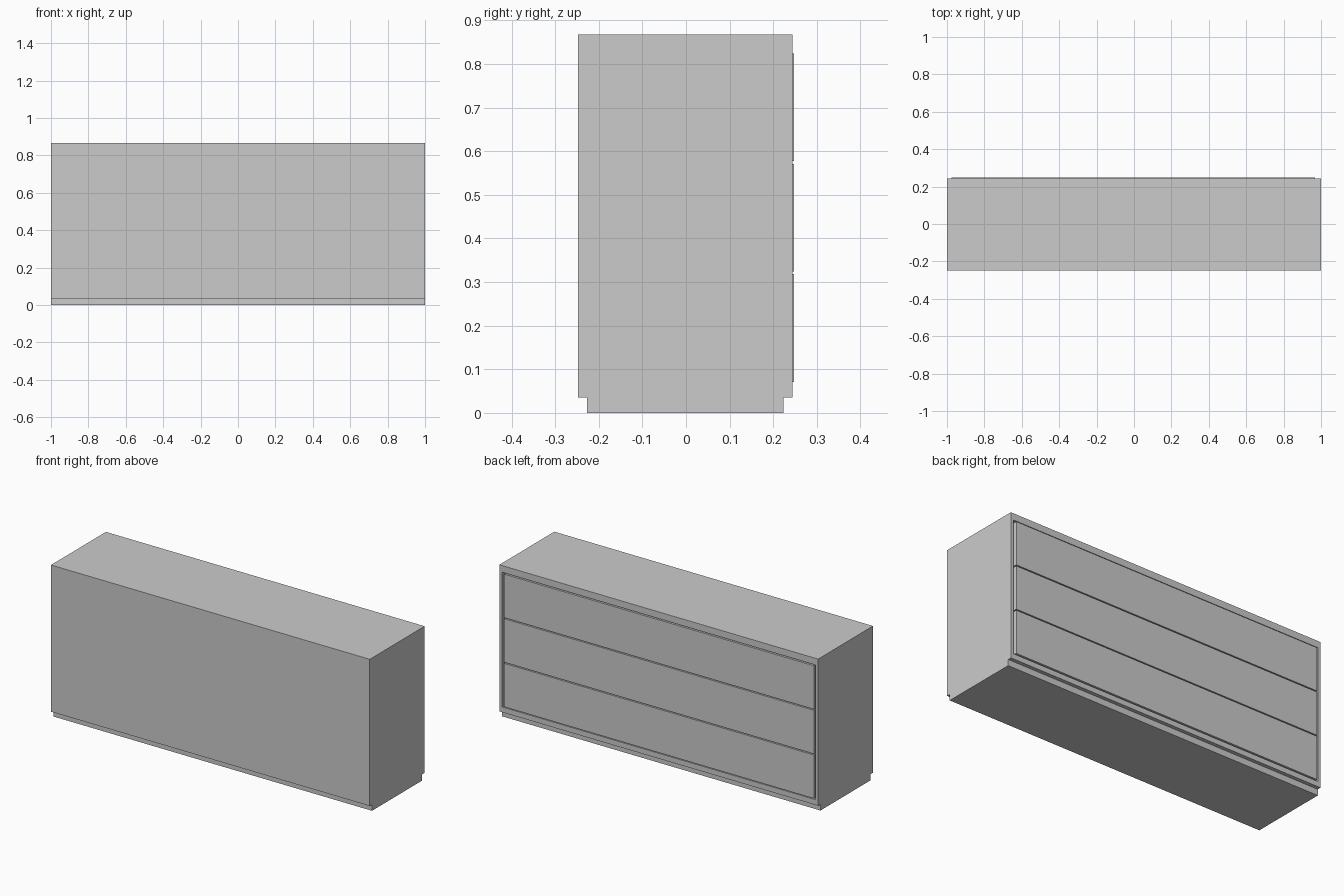
import bpy, bmesh
from mathutils import Vector

if "Cube" in bpy.data.objects:
    bpy.data.objects.remove(bpy.data.objects["Cube"])


def add_object(name, bm):
    bmesh.ops.recalc_face_normals(bm, faces=bm.faces)
    mesh = bpy.data.meshes.new(name)
    bm.to_mesh(mesh)
    bm.free()
    obj = bpy.data.objects.new(name, mesh)
    bpy.context.collection.objects.link(obj)
    return obj


def box_bm(lo, hi):
    lo, hi = Vector(lo), Vector(hi)
    bm = bmesh.new()
    bmesh.ops.create_cube(bm, size=1)
    bmesh.ops.scale(bm, vec=hi - lo, verts=bm.verts)
    bmesh.ops.translate(bm, vec=(lo + hi) / 2, verts=bm.verts)
    return bm


# Carcass: a box opened on its +y side, with the drawer bay pushed inwards
FRONT, BACK = 0.244, -0.2475
SIDE, BAY_BOTTOM, BAY_TOP = 0.975, 0.065, 0.829
bm = box_bm((-1, BACK, 0.035), (1, FRONT, 0.867))
bm.normal_update()
face = next(f for f in bm.faces if f.normal.y > 0.9)
bmesh.ops.inset_region(bm, faces=[face], thickness=1 - SIDE)
for v in face.verts:
    v.co.z = BAY_TOP if v.co.z > 0.4 else BAY_BOTTOM
bay = bmesh.ops.extrude_discrete_faces(bm, faces=[face])["faces"][0]
bmesh.ops.translate(bm, vec=(0, BACK + 0.02 - FRONT, 0), verts=bay.verts)
add_object("carcass", bm)

# Plinth: full width, set back at front and rear
add_object("plinth", box_bm((-1, -0.227, 0), (1, 0.223, 0.035)))

# Drawer fronts: three equal panels, slightly proud, with narrow gaps
GAP, HEIGHT = 0.006, 0.247
for i in range(3):
    z = 0.071 + i * (HEIGHT + GAP)
    add_object(f"drawer_front_{i + 1}",
               box_bm((-SIDE, FRONT - 0.02, z), (0.968, 0.2475, z + HEIGHT)))
